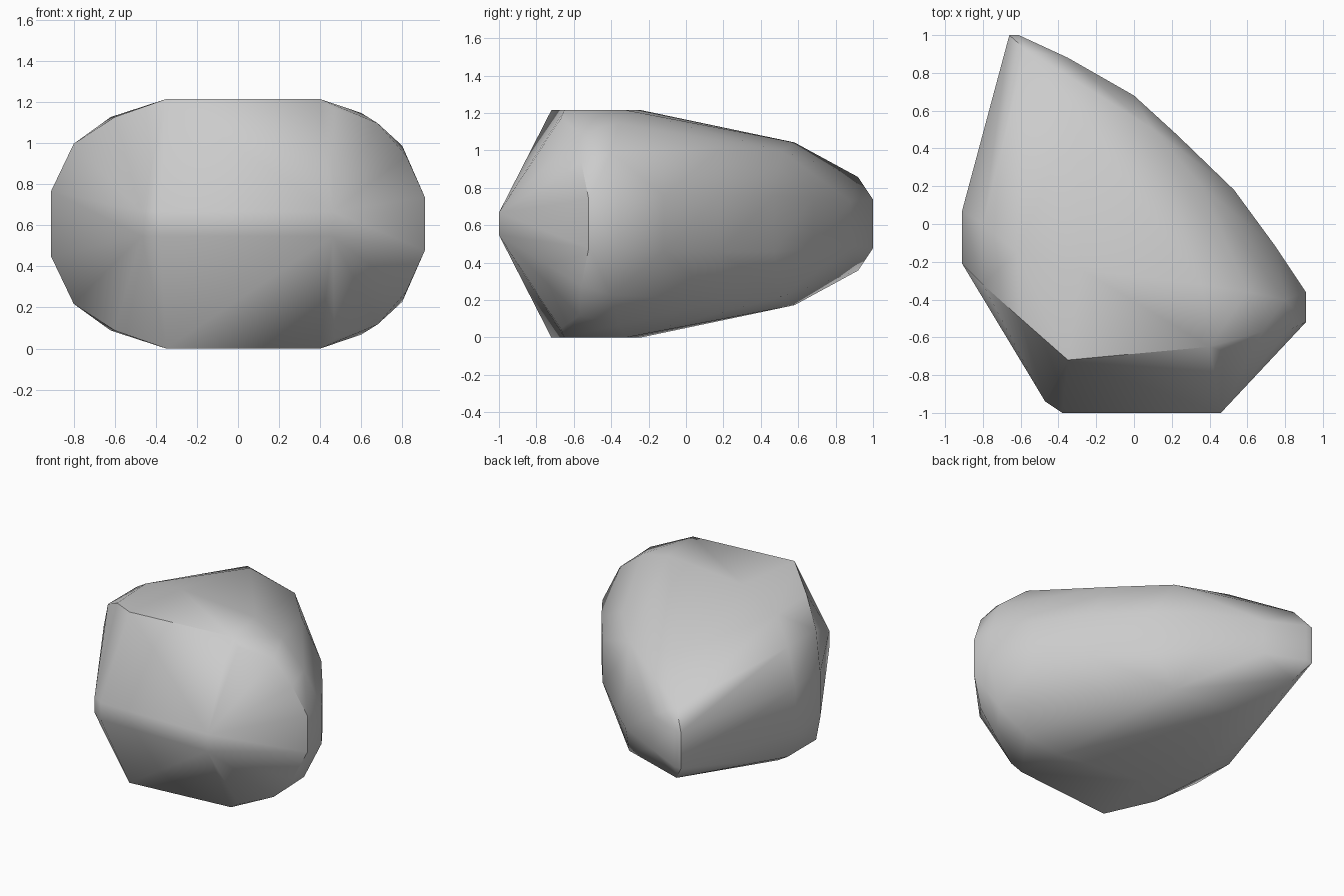
import bpy, bmesh, math

cube = bpy.data.objects.get("Cube")
if cube:
    bpy.data.objects.remove(cube, do_unlink=True)

MID = 0.6075  # height of the boulder's widest level

# corners of the upper half: x, y, height above the middle
front_ridge = [(-0.38, -1, .06), (0.46, -1, .06), (-0.47, -0.94, .06)]
front_rim = [(-0.91, -0.21, .16), (-0.8, -0.32, .39), (-0.6, -0.5, .52),
             (-0.35, -0.72, .6075), (0.4, -0.65, .6075), (0.47, -0.67, .56),
             (0.68, -0.57, .49), (0.82, -0.56, .33), (0.91, -0.52, .13)]
crown = [(-0.28, -0.24, .6075), (0.36, -0.32, .6075), (-0.62, -0.15, .52),
         (-0.8, 0, .39), (0.6, -0.36, .54), (0.8, -0.4, .38)]
back = [(-0.91, 0.07, .16), (-0.31, 0.58, .435), (-0.57, 0.92, .25),
        (-0.66, 1, .13), (-0.61, 1, .13), (0.09, 0.51, .39), (0.36, 0.2, .41)]
flank = [(-0.35, 0.88, .12), (0, 0.68, .14), (0.23, 0.47, .15),
         (0.53, 0.18, .15), (0.75, -0.12, .15), (0.91, -0.36, .13)]

# wrap a hull around the corners and their mirror images below
bm = bmesh.new()
for x, y, h in front_ridge + front_rim + crown + back + flank:
    for side in (1, -1):
        bm.verts.new((x, y, MID + side * h))
hull = bmesh.ops.convex_hull(bm, input=bm.verts[:])
loose = {v for v in hull["geom_interior"] + hull["geom_unused"]
         if isinstance(v, bmesh.types.BMVert)}
bmesh.ops.delete(bm, geom=list(loose), context='VERTS')
bmesh.ops.dissolve_limit(bm, angle_limit=math.radians(1),
                         verts=bm.verts[:], edges=bm.edges[:])
bmesh.ops.recalc_face_normals(bm, faces=bm.faces[:])

mesh = bpy.data.meshes.new("boulder")
bm.to_mesh(mesh)
bm.free()
boulder = bpy.data.objects.new("boulder", mesh)
bpy.context.collection.objects.link(boulder)

# plain stone colour
stone = bpy.data.materials.new("stone_grey")
stone.use_nodes = True
colour = (0.6, 0.6, 0.6, 1)
stone.diffuse_color = colour
stone.node_tree.nodes["Principled BSDF"].inputs["Base Color"].default_value = colour
mesh.materials.append(stone)

# soft facets with sharp rims
bpy.ops.object.select_all(action='DESELECT')
boulder.select_set(True)
bpy.context.view_layer.objects.active = boulder
bpy.ops.object.shade_smooth_by_angle(angle=math.radians(40))
